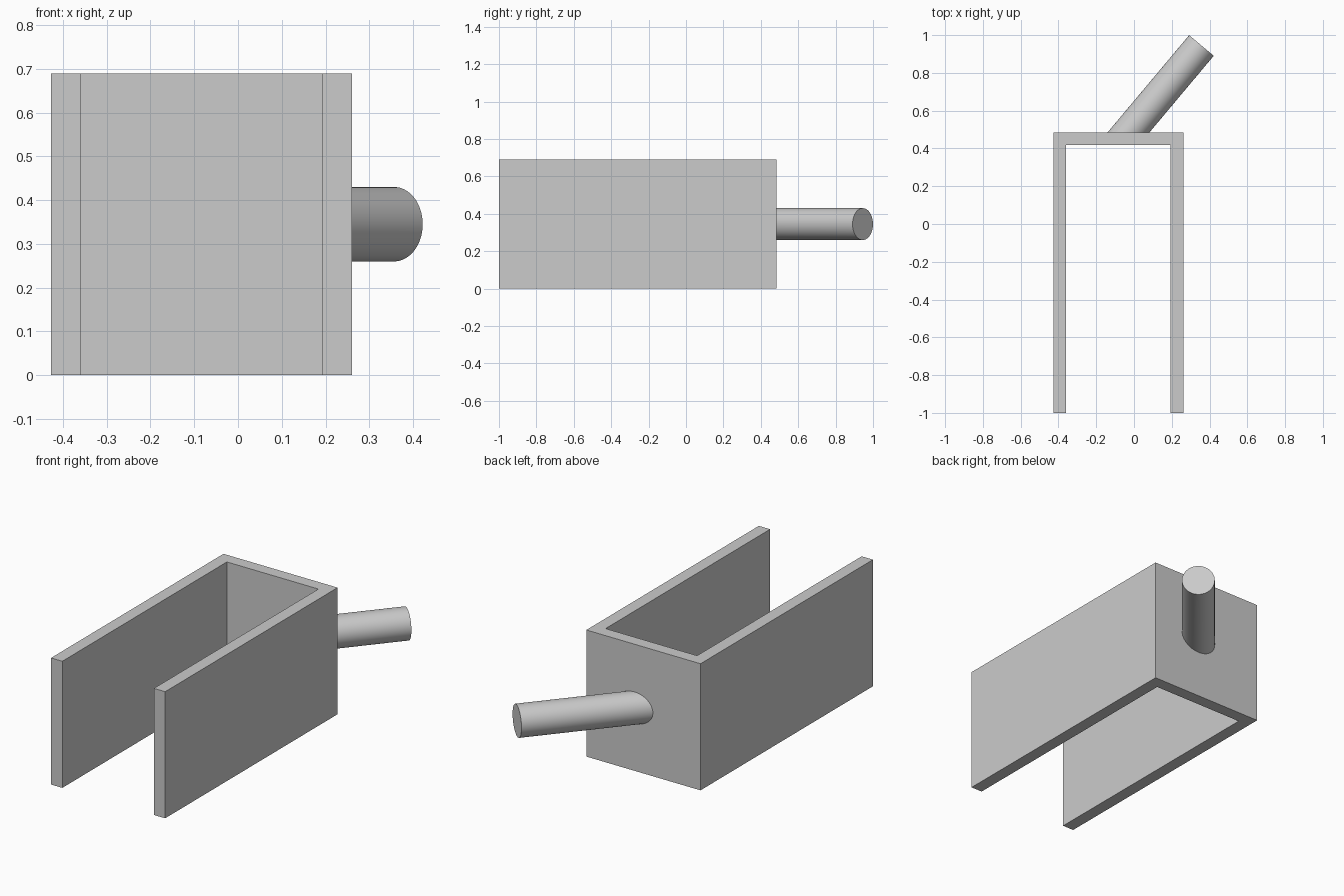
import bpy
import bmesh
from math import radians
from mathutils import Matrix, Vector

cube = bpy.data.objects.get("Cube")
if cube:
    bpy.data.objects.remove(cube, do_unlink=True)

# Single plain grey
GREY = (0.6, 0.6, 0.6, 1)
grey = bpy.data.materials.new("plain grey")
grey.use_nodes = True
grey.diffuse_color = GREY
grey.node_tree.nodes["Principled BSDF"].inputs["Base Color"].default_value = GREY

HEIGHT = 0.69
LEFT, RIGHT = 0.261, -0.427
FRONT, BACK = -1.0, 0.485
WALL = 0.068


def finish(name, bm):
    bmesh.ops.recalc_face_normals(bm, faces=bm.faces)
    mesh = bpy.data.meshes.new(name)
    bm.to_mesh(mesh)
    bm.free()
    mesh.materials.append(grey)
    obj = bpy.data.objects.new(name, mesh)
    bpy.context.collection.objects.link(obj)
    return obj


# U-shaped channel: plan outline extruded upward
outline = [
    (RIGHT, FRONT), (RIGHT + WALL, FRONT), (RIGHT + WALL, BACK - WALL),
    (LEFT - WALL, BACK - WALL), (LEFT - WALL, FRONT), (LEFT, FRONT),
    (LEFT, BACK), (RIGHT, BACK),
]
bm = bmesh.new()
base = bm.faces.new([bm.verts.new((x, y, 0)) for x, y in outline])
walls = bmesh.ops.extrude_face_region(bm, geom=[base])
top = [v for v in walls["geom"] if isinstance(v, bmesh.types.BMVert)]
bmesh.ops.translate(bm, verts=top, vec=(0, 0, HEIGHT))
finish("channel", bm)

# Slanted round rod, trimmed inside the back wall
turn = Matrix.Rotation(radians(-40), 4, "Z") @ Matrix.Rotation(radians(-90), 4, "X")
tip = Vector((0.357, 0.945, HEIGHT / 2))
length = 0.9
centre = tip - turn.to_3x3() @ Vector((0, 0, length / 2))
bm = bmesh.new()
bmesh.ops.create_cone(bm, cap_ends=True, segments=64, radius1=0.085, radius2=0.085,
                      depth=length, matrix=Matrix.Translation(centre) @ turn)
bmesh.ops.bisect_plane(bm, geom=bm.verts[:] + bm.edges[:] + bm.faces[:],
                       plane_co=(0, BACK - WALL / 2, 0), plane_no=(0, 1, 0),
                       clear_inner=True)
bmesh.ops.holes_fill(bm, edges=[e for e in bm.edges if e.is_boundary], sides=0)
rod = finish("rod", bm)
bpy.ops.object.select_all(action="DESELECT")
rod.select_set(True)
bpy.context.view_layer.objects.active = rod
bpy.ops.object.shade_smooth_by_angle(angle=radians(30))
